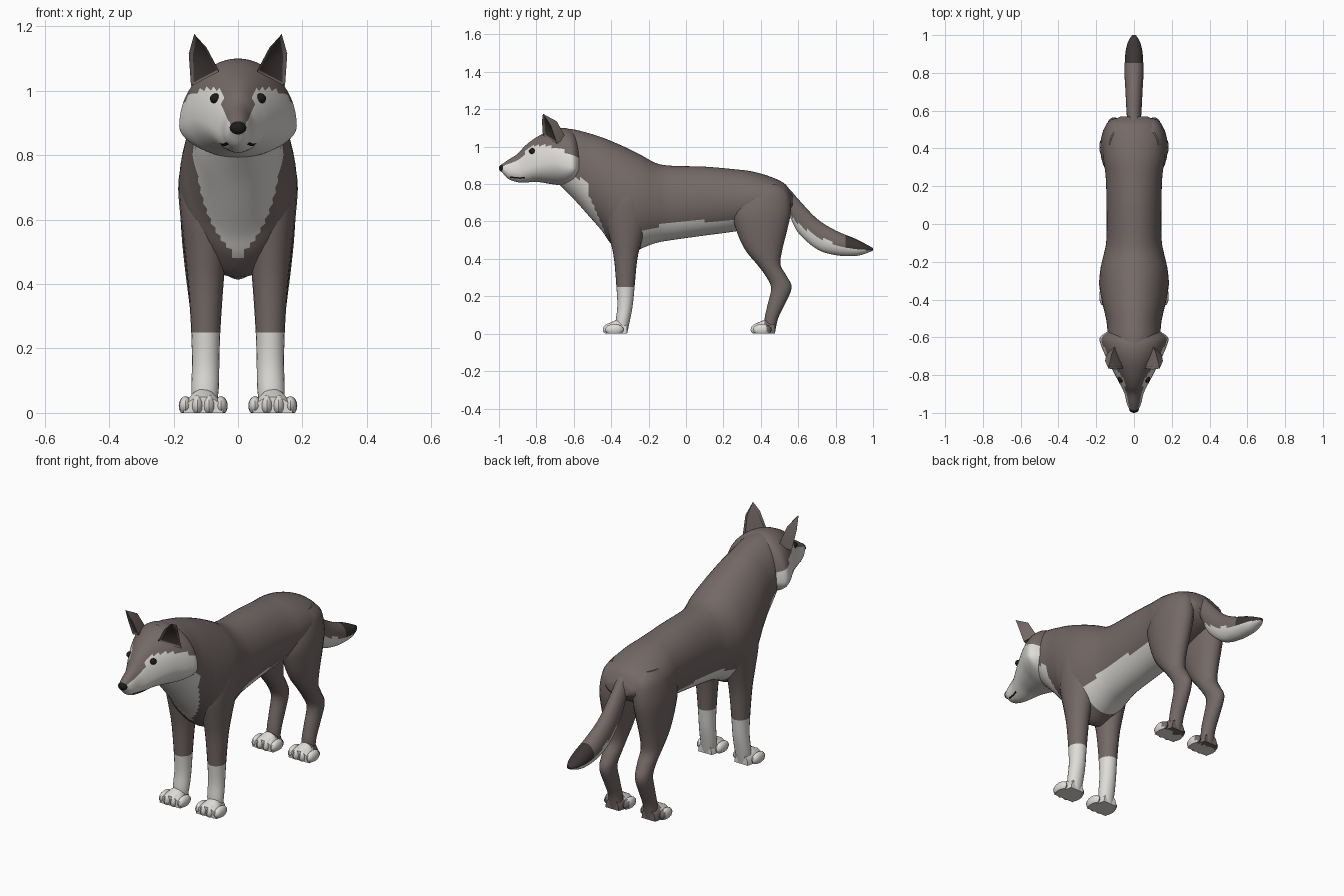
import bpy, bmesh, math
from mathutils import Vector

if "Cube" in bpy.data.objects:
    bpy.data.objects.remove(bpy.data.objects["Cube"])


def material(name, rgb):
    m = bpy.data.materials.new(name)
    m.diffuse_color = (*rgb, 1)
    m.use_nodes = True
    m.node_tree.nodes["Principled BSDF"].inputs["Base Color"].default_value = m.diffuse_color
    return m


BROWN, WHITE, DARK, BLACK = range(4)
MATS = [material("brown_fur", (0.175, 0.142, 0.135)),
        material("pale_fur", (0.74, 0.72, 0.69)),
        material("dark_fur", (0.045, 0.037, 0.035)),
        material("black", (0.012, 0.011, 0.011))]


def interp(table, t):
    """Linear lookup in a list of (key, value) pairs."""
    if t <= table[0][0]:
        return table[0][1]
    for (a, u), (b, v) in zip(table, table[1:]):
        if t <= b:
            return u + (v - u) * (t - a) / (b - a)
    return table[-1][1]


def spline(rows, steps):
    """Catmull-Rom samples through rows of numbers."""
    out = []
    for i in range(len(rows) - 1):
        p0, p1, p2, p3 = (rows[max(0, min(len(rows) - 1, i + k))] for k in (-1, 0, 1, 2))
        for s in range(steps):
            t = s / steps
            out.append([0.5 * (2 * b + (c - a) * t + (2 * a - 5 * b + 4 * c - d) * t * t
                               + (3 * b - a - 3 * c + d) * t ** 3)
                        for a, b, c, d in zip(p0, p1, p2, p3)])
    out.append(list(rows[-1]))
    return out


def finish(name, bm, rule=BROWN, mirror=False, angle=40):
    bmesh.ops.recalc_face_normals(bm, faces=bm.faces)
    for f in bm.faces:
        if callable(rule):
            f.material_index = rule(f.calc_center_median())
        elif rule is not None:
            f.material_index = rule
    me = bpy.data.meshes.new(name)
    bm.to_mesh(me)
    bm.free()
    for m in MATS:
        me.materials.append(m)
    me.shade_smooth()
    me.set_sharp_from_angle(angle=math.radians(angle))
    ob = bpy.data.objects.new(name, me)
    bpy.context.collection.objects.link(ob)
    if mirror:
        ob.modifiers.new("mirror", 'MIRROR').use_mirror_merge = False
    return ob


def loft(bm, rings):
    """Skin closed rings and cap both ends."""
    vs = [[bm.verts.new(p) for p in r] for r in rings]
    n = len(vs[0])
    for a, b in zip(vs, vs[1:]):
        for i in range(n):
            j = (i + 1) % n
            bm.faces.new((a[i], a[j], b[j], b[i]))
    bm.faces.new(vs[0])
    bm.faces.new(vs[-1])


def upright_ring(y, top, bot, w, mid=None, cx=0, n=40):
    """Oval in the xz plane whose widest height can be off centre."""
    mid = (top + bot) / 2 if mid is None else mid
    pts = []
    for i in range(n):
        a = 2 * math.pi * i / n
        s = math.sin(a)
        pts.append((cx + w * math.cos(a), y, mid + s * (top - mid if s > 0 else mid - bot)))
    return pts


def flat_ring(z, y0, y1, x0, x1, n=20):
    return [((x0 + x1) / 2 + (x1 - x0) / 2 * math.cos(2 * math.pi * i / n),
             (y0 + y1) / 2 + (y1 - y0) / 2 * math.sin(2 * math.pi * i / n), z) for i in range(n)]


def ball(bm, c, r, u=16, v=10):
    vs = bmesh.ops.create_uvsphere(bm, u_segments=u, v_segments=v, radius=1)["verts"]
    for p in vs:
        p.co = Vector(c) + Vector([a * b for a, b in zip(p.co, r)])
        p.co.z = max(p.co.z, 0)


# Torso and neck: pale bib on the chest, pale belly
BIB = [(0.47, 0), (0.6, 0.09), (0.72, 0.122), (0.79, 0.141), (0.85, 0.141)]
BELLY = [(-0.24, 0.56), (-0.05, 0.595), (0.24, 0.61)]


def torso_rule(c):
    if c.y < -0.4 and 0.47 < c.z < 0.83 and abs(c.x) < interp(BIB, c.z):
        return WHITE
    if -0.24 < c.y < 0.27 and c.z < interp(BELLY, c.y):
        return WHITE
    return BROWN


torso = [(-0.68, 1.10, 0.80, 0.10), (-0.60, 1.092, 0.72, 0.135), (-0.52, 1.072, 0.63, 0.145),
         (-0.45, 1.05, 0.55, 0.16), (-0.40, 1.03, 0.48, 0.172), (-0.32, 0.995, 0.42, 0.183),
         (-0.24, 0.955, 0.455, 0.178), (-0.16, 0.912, 0.485, 0.16), (-0.08, 0.898, 0.50, 0.146),
         (0.10, 0.893, 0.525, 0.145), (0.25, 0.88, 0.545, 0.15), (0.35, 0.868, 0.565, 0.162),
         (0.45, 0.84, 0.60, 0.16), (0.53, 0.80, 0.64, 0.13), (0.57, 0.74, 0.68, 0.07)]
bm = bmesh.new()
loft(bm, [upright_ring(*r, n=56) for r in spline(torso, 5)])
finish("torso", bm, torso_rule)

# Head with pale muzzle and cheeks
MASK = [(-0.985, 0.893), (-0.90, 0.925), (-0.865, 0.955), (-0.85, 0.99), (-0.82, 1.003),
        (-0.74, 1.008), (-0.66, 0.98), (-0.57, 0.945)]
head = [(-0.985, 0.905, 0.865, 0.022, 0.885), (-0.95, 0.93, 0.828, 0.038, 0.87),
        (-0.90, 0.962, 0.81, 0.05, 0.87), (-0.86, 1.005, 0.808, 0.068, 0.88),
        (-0.80, 1.05, 0.812, 0.10, 0.90), (-0.72, 1.09, 0.80, 0.14, 0.915),
        (-0.65, 1.10, 0.793, 0.172, 0.90), (-0.60, 1.08, 0.81, 0.18, 0.89),
        (-0.565, 1.03, 0.85, 0.13, 0.89)]
head = spline(head, 5)
bm = bmesh.new()
loft(bm, [upright_ring(*r, n=56) for r in head])
finish("head", bm, lambda c: WHITE if c.z < interp(MASK, c.y) else BROWN)

# Mouth line: thin strip hugging the muzzle
bm = bmesh.new()
prev = None
for y, top, bot, w, mid in head:
    if -0.95 < y < -0.85:
        zc = 0.838 + 0.15 * abs(y + 0.89) * (y > -0.89) - 0.1 * max(0, y + 0.95)
        pair = []
        for z in (zc - 0.004, zc + 0.004):
            s = min(1, (mid - z) / (mid - bot))
            pair.append(bm.verts.new((w * math.sqrt(1 - s * s) + 0.002, y, z)))
        if prev:
            bm.faces.new((prev[0], prev[1], pair[1], pair[0]))
        prev = pair
finish("mouth", bm, BLACK, True)

# Nose and eyes
bm = bmesh.new()
ball(bm, (0, -0.98, 0.885), (0.026, 0.02, 0.021))
finish("nose", bm, BLACK)
bm = bmesh.new()
ball(bm, (0.07, -0.822, 0.976), (0.017, 0.017, 0.016))
finish("eyes", bm, BLACK, True)

# Ears: folded triangles with a sunken dark inside
bm = bmesh.new()
P = [bm.verts.new(p) for p in (
    (0.058, -0.765, 1.06), (0.146, -0.69, 1.015), (0.10, -0.645, 1.05),
    (0.098, -0.77, 1.135), (0.153, -0.725, 1.115), (0.118, -0.69, 1.135),
    (0.136, -0.765, 1.176))]
inner = [bm.faces.new([P[i] for i in q]) for q in ((0, 1, 4, 3), (3, 4, 6))]
for q in ((1, 2, 5, 4), (2, 0, 3, 5), (4, 5, 6), (5, 3, 6), (0, 2, 1)):
    bm.faces.new([P[i] for i in q])
bmesh.ops.recalc_face_normals(bm, faces=bm.faces)
bmesh.ops.inset_region(bm, faces=inner, thickness=0.011, depth=-0.008)
for f in inner:
    f.material_index = DARK
finish("ears", bm, None, True, 50)

# Tail: pale keel below, dark tip above
KEEL = [(0.545, 0.65), (0.6, 0.585), (0.7, 0.52), (0.83, 0.465), (0.97, 0.445)]
tail = [(0.49, 0.80, 0.71, 0.03), (0.55, 0.775, 0.635, 0.036), (0.60, 0.72, 0.54, 0.04),
        (0.70, 0.615, 0.452, 0.045), (0.80, 0.552, 0.42, 0.05), (0.90, 0.51, 0.415, 0.046),
        (0.96, 0.48, 0.428, 0.033), (1.0, 0.458, 0.445, 0.01)]


def tail_rule(c):
    if c.y > 0.53 and c.z < interp(KEEL, c.y):
        return WHITE
    return DARK if c.y > 0.85 else BROWN


bm = bmesh.new()
loft(bm, [upright_ring(*r, n=32) for r in spline(tail, 6)])
finish("tail", bm, tail_rule)

# Legs: rows are height, front, back, inner, outer
front = [(0, -0.375, -0.315, 0.07, 0.14), (0.07, -0.375, -0.30, 0.06, 0.145),
         (0.15, -0.367, -0.285, 0.058, 0.143), (0.25, -0.372, -0.275, 0.055, 0.145),
         (0.40, -0.385, -0.26, 0.045, 0.155), (0.50, -0.405, -0.235, 0.035, 0.166),
         (0.62, -0.43, -0.20, 0.02, 0.18), (0.72, -0.42, -0.20, 0.02, 0.185),
         (0.82, -0.38, -0.22, 0.03, 0.165)]
hind = [(0, 0.42, 0.475, 0.07, 0.14), (0.08, 0.42, 0.492, 0.068, 0.14),
        (0.15, 0.435, 0.525, 0.068, 0.142), (0.245, 0.455, 0.565, 0.068, 0.145),
        (0.31, 0.425, 0.537, 0.06, 0.148), (0.37, 0.38, 0.505, 0.055, 0.155),
        (0.45, 0.315, 0.515, 0.045, 0.165), (0.55, 0.27, 0.54, 0.03, 0.175),
        (0.65, 0.25, 0.56, 0.02, 0.178), (0.75, 0.29, 0.55, 0.02, 0.16),
        (0.80, 0.33, 0.50, 0.03, 0.13)]
for name, rows, rule in (("front_legs", front, lambda c: WHITE if c.z < 0.25 else BROWN),
                         ("hind_legs", hind, BROWN)):
    bm = bmesh.new()
    loft(bm, [flat_ring(*r) for r in spline(rows, 4)])
    finish(name, bm, rule, True)

# Paws: wedge pad with four toes
for name, dy in (("front_paws", 0), ("hind_paws", 0.79)):
    bm = bmesh.new()
    pad = [(-0.425, 0.05, 0.062), (-0.39, 0.066, 0.062), (-0.36, 0.075, 0.052), (-0.315, 0.06, 0.04)]
    rings = [upright_ring(y + dy, h, -h, w, cx=0.108, n=24) for y, h, w in spline(pad, 3)]
    loft(bm, [[(x, y, max(z, 0)) for x, y, z in r] for r in rings])
    bmesh.ops.remove_doubles(bm, verts=bm.verts, dist=1e-5)
    for k in range(4):
        mid = k in (1, 2)
        ball(bm, (0.108 + (k - 1.5) * 0.037, -0.395 + dy + (0 if mid else 0.012), 0.022),
             (0.0205, 0.05, 0.036 if mid else 0.03), 12, 8)
    finish(name, bm, lambda c: BROWN if c.y > 0.42 + c.z * -0.3 + 0.02 else WHITE, True)
